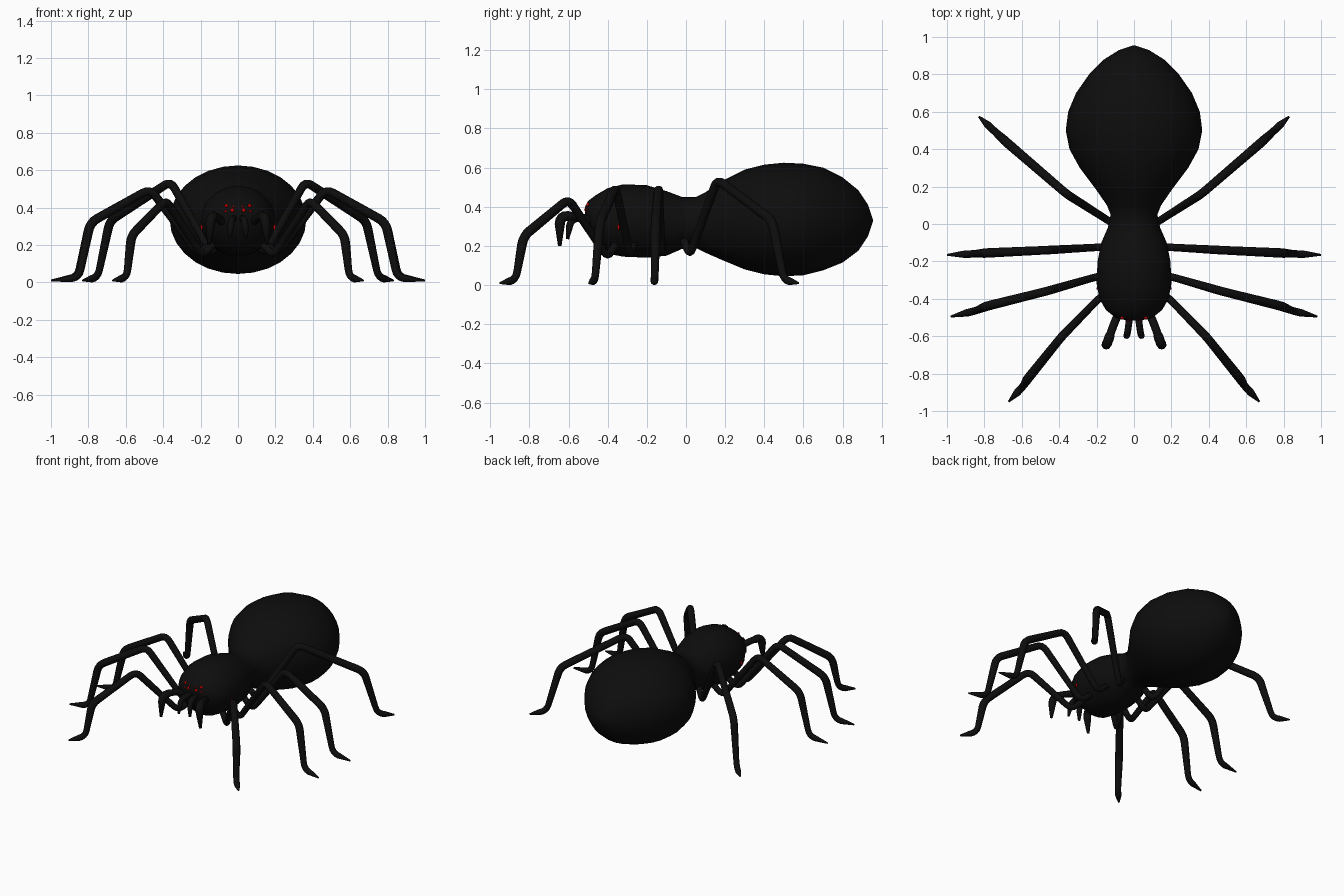
import bpy
import bmesh
import math
from mathutils import Vector

default_cube = bpy.data.objects.get("Cube")
if default_cube:
    bpy.data.objects.remove(default_cube, do_unlink=True)


def make_material(name, colour):
    material = bpy.data.materials.new(name)
    material.use_nodes = True
    material.diffuse_color = colour
    for node in material.node_tree.nodes:
        if node.type == 'BSDF_PRINCIPLED':
            node.inputs["Base Color"].default_value = colour
    return material


BLACK = make_material("shell black", (0.004, 0.004, 0.004, 1))
RED = make_material("eye red", (0.6, 0.0, 0.0, 1))


def finish(name, bm, material):
    """Turn a bmesh into a smooth shaded object."""
    bmesh.ops.recalc_face_normals(bm, faces=bm.faces)
    for face in bm.faces:
        face.smooth = True
    mesh = bpy.data.meshes.new(name)
    bm.to_mesh(mesh)
    bm.free()
    mesh.materials.append(material)
    obj = bpy.data.objects.new(name, mesh)
    bpy.context.collection.objects.link(obj)
    return obj


def skin_rings(bm, rings):
    """Join a list of vertex rings with quads and close both ends."""
    count = len(rings[0])
    for low, high in zip(rings, rings[1:]):
        for i in range(count):
            j = (i + 1) % count
            bm.faces.new((low[i], low[j], high[j], high[i]))
    bm.faces.new(rings[0])
    bm.faces.new(rings[-1])


def loft_body(name, sections, sides=28):
    """Sections hold y, half width, top z and bottom z."""
    bm = bmesh.new()
    rings = []
    for y, half_width, top, bottom in sections:
        middle, half_height = (top + bottom) / 2, (top - bottom) / 2
        angles = [math.tau * i / sides for i in range(sides)]
        rings.append([bm.verts.new((half_width * math.cos(a), y,
                                    middle + half_height * math.sin(a)))
                      for a in angles])
    skin_rings(bm, rings)
    return finish(name, bm, BLACK)


def rounded_path(points, radii, bend=0.045, steps=4):
    """Replace each inner corner by a short curved bend."""
    path = [(points[0], radii[0])]
    for i in range(1, len(points) - 1):
        corner = points[i]
        back, ahead = points[i - 1] - corner, points[i + 1] - corner
        start = corner + back.normalized() * min(bend, back.length * 0.45)
        end = corner + ahead.normalized() * min(bend, ahead.length * 0.45)
        for k in range(steps + 1):
            t = k / steps
            spot = start * (1 - t) ** 2 + corner * 2 * t * (1 - t) + end * t * t
            path.append((spot, radii[i]))
    path.append((points[-1], radii[-1]))
    return path


def tube(name, points, radii, side, sides=10):
    """Sweep a tapering tube along a bent path on one side of the body."""
    points = [Vector((x * side, y, z)) for x, y, z in points]
    path = rounded_path(points, radii)
    across = (points[-1] - points[0]).cross(Vector((0, 0, 1))).normalized()
    bm = bmesh.new()
    rings = []
    for i, (spot, radius) in enumerate(path):
        before, after = path[max(i - 1, 0)][0], path[min(i + 1, len(path) - 1)][0]
        along = (after - before).normalized()
        u = (across - along * across.dot(along)).normalized()
        v = along.cross(u)
        rings.append([bm.verts.new(spot + radius * (
            u * math.cos(math.tau * k / sides) + v * math.sin(math.tau * k / sides)))
            for k in range(sides)])
    skin_rings(bm, rings)
    return finish(name, bm, BLACK)


def bead(name, centre, size):
    """Small flattened red spot."""
    bm = bmesh.new()
    bmesh.ops.create_uvsphere(bm, u_segments=10, v_segments=6, radius=1)
    for vert in bm.verts:
        vert.co = Vector(centre) + vert.co * Vector(size)
    return finish(name, bm, RED)


# Head, narrow waist and large abdomen in one skin
loft_body("body", [
    (-0.515, 0.04, 0.40, 0.34),
    (-0.50, 0.10, 0.43, 0.29),
    (-0.46, 0.15, 0.46, 0.22),
    (-0.40, 0.185, 0.495, 0.16),
    (-0.32, 0.2, 0.515, 0.145),
    (-0.2, 0.195, 0.51, 0.14),
    (-0.1, 0.175, 0.48, 0.15),
    (-0.02, 0.14, 0.45, 0.185),
    (0.05, 0.125, 0.45, 0.19),
    (0.1, 0.145, 0.475, 0.165),
    (0.18, 0.2, 0.53, 0.13),
    (0.3, 0.29, 0.59, 0.08),
    (0.4, 0.345, 0.615, 0.055),
    (0.5, 0.365, 0.625, 0.045),
    (0.6, 0.352, 0.62, 0.05),
    (0.7, 0.31, 0.6, 0.075),
    (0.8, 0.24, 0.55, 0.115),
    (0.88, 0.16, 0.485, 0.175),
    (0.93, 0.08, 0.41, 0.25),
    (0.955, 0.005, 0.335, 0.325),
])

# Leg joints from root to toe: root, hip bend, knee, shin, ankle, toe
legs = {
    "front_leg": [(0.1, -0.34, 0.24), (0.19, -0.4, 0.14), (0.385, -0.6, 0.44),
                  (0.57, -0.83, 0.25), (0.595, -0.87, 0.025), (0.67, -0.95, 0.01)],
    "second_leg": [(0.1, -0.26, 0.24), (0.21, -0.285, 0.15), (0.47, -0.36, 0.5),
                   (0.79, -0.44, 0.32), (0.85, -0.465, 0.025), (0.98, -0.495, 0.01)],
    "third_leg": [(0.1, -0.12, 0.24), (0.2, -0.125, 0.15), (0.47, -0.14, 0.5),
                  (0.79, -0.155, 0.32), (0.86, -0.16, 0.025), (1.0, -0.165, 0.01)],
    "back_leg": [(0.08, -0.02, 0.25), (0.14, 0.02, 0.15), (0.36, 0.16, 0.54),
                 (0.685, 0.44, 0.33), (0.75, 0.5, 0.025), (0.83, 0.575, 0.01)],
}
leg_radii = [0.022, 0.02, 0.023, 0.025, 0.02, 0.005]

for side, label in ((1, "left"), (-1, "right")):
    for name, joints in legs.items():
        tube(f"{label}_{name}", joints, leg_radii, side)

    # Feelers and fangs in front of the face
    tube(f"{label}_feeler",
         [(0.07, -0.45, 0.31), (0.11, -0.54, 0.35), (0.145, -0.645, 0.355),
          (0.155, -0.645, 0.2)], [0.022, 0.022, 0.026, 0.009], side)
    tube(f"{label}_fang",
         [(0.02, -0.47, 0.34), (0.035, -0.59, 0.34), (0.045, -0.605, 0.235)],
         [0.02, 0.018, 0.008], side)

    # Eye cluster and cheek spot
    for i, (x, y, z, r) in enumerate([(0.03, -0.508, 0.385, 0.012),
                                      (0.062, -0.5, 0.41, 0.01),
                                      (0.065, -0.505, 0.38, 0.007),
                                      (0.025, -0.508, 0.405, 0.006)]):
        bead(f"{label}_eye_{i}", (side * x, y, z), (r, r, r))
    bead(f"{label}_cheek_spot", (side * 0.195, -0.345, 0.295), (0.007, 0.006, 0.016))
